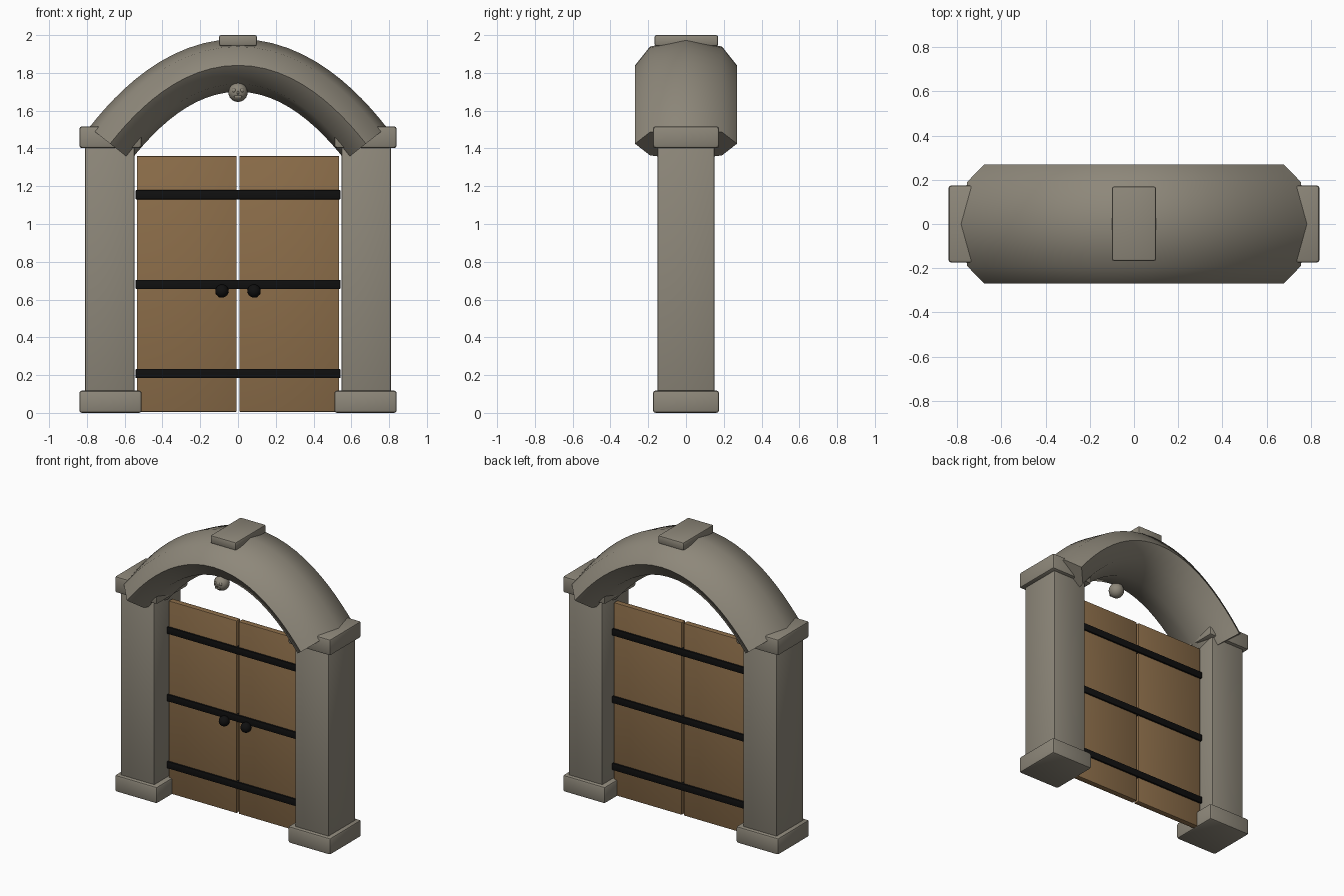
import bpy, bmesh, math
from mathutils import Vector
from mathutils.geometry import interpolate_bezier

cube = bpy.data.objects.get("Cube")
if cube:
    bpy.data.objects.remove(cube, do_unlink=True)


def material(name, color, roughness=0.8):
    m = bpy.data.materials.new(name)
    m.use_nodes = True
    m.diffuse_color = (*color, 1)
    bsdf = next(n for n in m.node_tree.nodes if n.type == 'BSDF_PRINCIPLED')
    bsdf.inputs["Base Color"].default_value = (*color, 1)
    bsdf.inputs["Roughness"].default_value = roughness
    return m


STONE = material("warm grey stone", (0.27, 0.245, 0.195))
WOOD = material("brown wood", (0.26, 0.153, 0.067))
IRON = material("black iron", (0.005, 0.005, 0.005))


def finish(name, bm, mat, angle=None):
    bmesh.ops.recalc_face_normals(bm, faces=bm.faces[:])
    mesh = bpy.data.meshes.new(name)
    bm.to_mesh(mesh)
    bm.free()
    mesh.materials.append(mat)
    ob = bpy.data.objects.new(name, mesh)
    bpy.context.collection.objects.link(ob)
    if angle:
        bpy.ops.object.select_all(action='DESELECT')
        ob.select_set(True)
        bpy.context.view_layer.objects.active = ob
        bpy.ops.object.shade_smooth_by_angle(angle=math.radians(angle))
    return ob


def block(name, lo, hi, mat, bevel):
    """Box between two corners with rounded edges."""
    lo, hi = Vector(lo), Vector(hi)
    bm = bmesh.new()
    bmesh.ops.create_cube(bm, size=1)
    for v in bm.verts:
        v.co = (lo + hi) / 2 + v.co * (hi - lo)
    bmesh.ops.bevel(bm, geom=bm.edges[:], offset=bevel, segments=2,
                    profile=0.5, affect='EDGES')
    return finish(name, bm, mat, 35)


def ball(name, center, scale, mat, segments=16):
    bm = bmesh.new()
    bmesh.ops.create_uvsphere(bm, u_segments=segments,
                              v_segments=segments // 2 + 2, radius=1)
    for v in bm.verts:
        v.co = Vector(center) + v.co * Vector(scale)
    return finish(name, bm, mat, 60)


# Pillars, doors and knobs on both sides
for side, s in (("right", -1), ("left", 1)):
    def pair(part, x0, x1, y, z, mat, bevel):
        xs = sorted((s * x0, s * x1))
        block(f"{side}_{part}", (xs[0], y[0], z[0]), (xs[1], y[1], z[1]), mat, bevel)

    pair("pillar_base", 0.51, 0.84, (-0.175, 0.175), (0, 0.118), STONE, 0.014)
    pair("pillar_shaft", 0.547, 0.81, (-0.15, 0.15), (0.1, 1.42), STONE, 0.008)
    pair("pillar_capital", 0.51, 0.84, (-0.175, 0.175), (1.402, 1.517), STONE, 0.014)
    pair("door", 0.007, 0.536, (-0.005, 0.037), (0.005, 1.36), WOOD, 0.005)
    ball(f"{side}_door_knob", (s * 0.085, -0.033, 0.645), (0.035,) * 3, IRON)

# Iron bands wrapping both doors
for label, z in (("lower", 0.208), ("middle", 0.68), ("upper", 1.155)):
    block(f"{label}_iron_band", (-0.542, -0.017, z - 0.024),
          (0.542, 0.049, z + 0.024), IRON, 0.003)

# Arch: oval eight-sided section swept along a curved path
half = interpolate_bezier(Vector((-0.677, 1.425, 0)), Vector((-0.536, 1.605, 0)),
                          Vector((-0.305, 1.84, 0)), Vector((0, 1.84, 0)), 13)
path = half + [Vector((-p.x, p.y, 0)) for p in reversed(half[:-1])]
ends = {0: Vector((0.62, 0.785, 0)), len(path) - 1: Vector((0.62, -0.785, 0))}
bm = bmesh.new()
rings = []
for i, p in enumerate(path):
    t = ends[i] if i in ends else path[i + 1] - path[i - 1]
    t = t.normalized()
    ring = []
    for k in range(8):
        a = k * math.pi / 4
        up = 0.14 * math.cos(a)
        ring.append(bm.verts.new((p.x - t.y * up, 0.27 * math.sin(a),
                                  p.y + t.x * up)))
    rings.append(ring)
for a, b in zip(rings, rings[1:]):
    for k in range(8):
        bm.faces.new((a[k], a[(k + 1) % 8], b[(k + 1) % 8], b[k]))
bm.faces.new(rings[0])
bm.faces.new(rings[-1])
finish("arch", bm, STONE, 65)

# Keystone slab on top of the arch
block("keystone", (-0.1, -0.167, 1.943), (0.1, 0.17, 2.0), STONE, 0.01)

# Small carved head under the front of the arch
ball("carved_head", (0, -0.18, 1.697), (0.051,) * 3, STONE, 20)
for side, s in (("right", -1), ("left", 1)):
    ball(f"carved_{side}_eye", (s * 0.02, -0.222, 1.707), (0.011, 0.008, 0.011), STONE, 10)
ball("carved_nose", (0, -0.23, 1.695), (0.006, 0.007, 0.009), STONE, 8)
block("carved_mouth", (-0.02, -0.228, 1.67), (0.02, -0.21, 1.68), STONE, 0.002)
